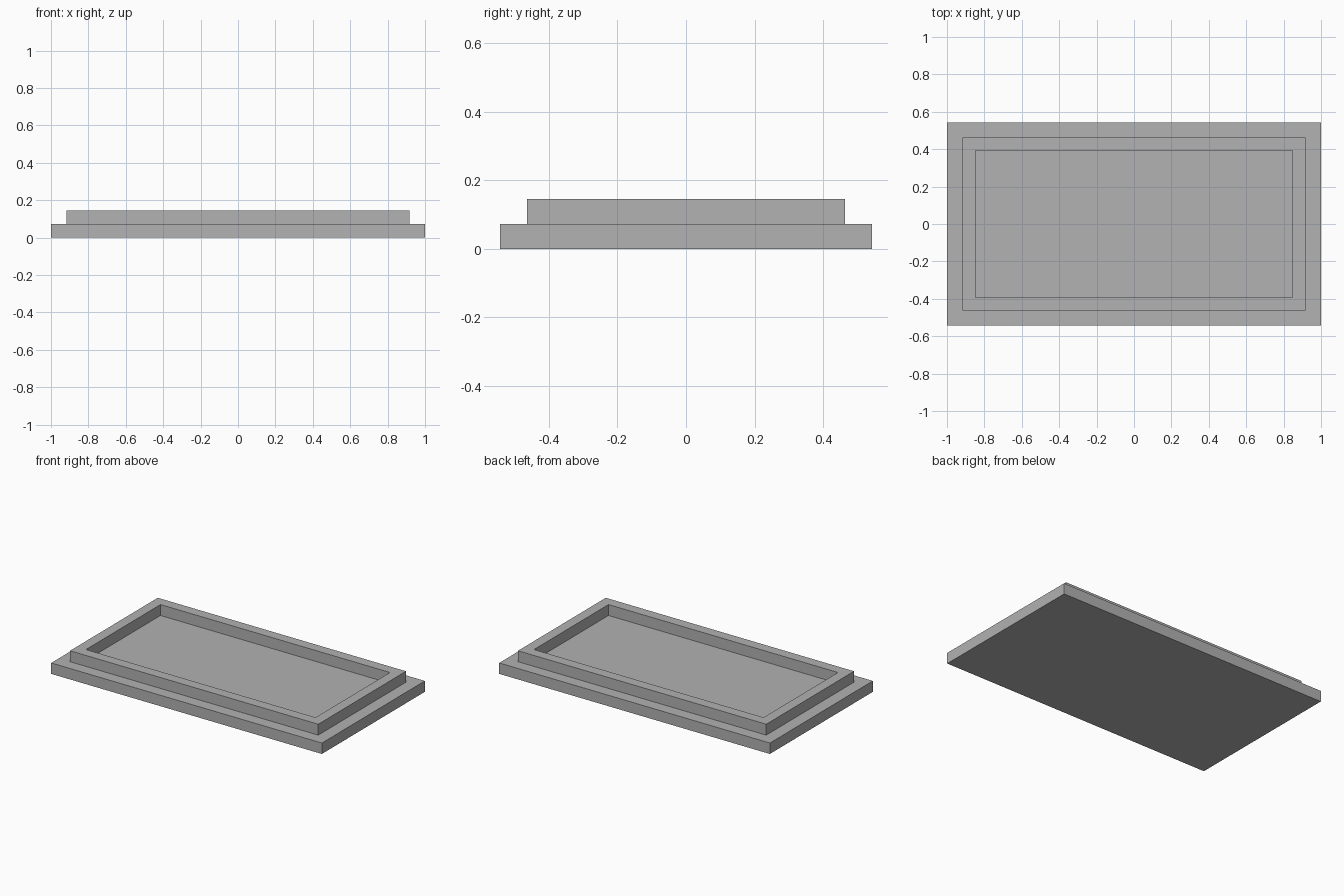
import bpy
import bmesh

cube = bpy.data.objects.get("Cube")
if cube:
    bpy.data.objects.remove(cube, do_unlink=True)

BASE_TOP, RIM_TOP = 0.073, 0.146

grey = bpy.data.materials.new("plain grey")
grey.use_nodes = True
colour = (0.445, 0.445, 0.445, 1)
grey.diffuse_color = colour
grey.node_tree.nodes["Principled BSDF"].inputs["Base Color"].default_value = colour


def rectangle(bm, half_x, half_y, z):
    corners = [(-1, -1), (1, -1), (1, 1), (-1, 1)]
    return [bm.verts.new((half_x * sx, half_y * sy, z)) for sx, sy in corners]


def bridge(bm, lower, upper):
    for i in range(4):
        j = (i + 1) % 4
        bm.faces.new((lower[i], lower[j], upper[j], upper[i]))


# Stepped tray: base slab, ledge, raised rim and sunken floor as one closed skin
steps = [
    (1.0, 0.543, 0),
    (1.0, 0.543, BASE_TOP),
    (0.917, 0.463, BASE_TOP),
    (0.917, 0.463, RIM_TOP),
    (0.848, 0.393, RIM_TOP),
    (0.848, 0.393, BASE_TOP),
]
bm = bmesh.new()
loops = [rectangle(bm, *step) for step in steps]
for lower, upper in zip(loops, loops[1:]):
    bridge(bm, lower, upper)

# Underside and tray floor
bm.faces.new(reversed(loops[0]))
bm.faces.new(loops[-1])
bmesh.ops.recalc_face_normals(bm, faces=bm.faces)

mesh = bpy.data.meshes.new("rimmed_tray")
bm.to_mesh(mesh)
bm.free()
mesh.materials.append(grey)
tray = bpy.data.objects.new("rimmed_tray", mesh)
bpy.context.collection.objects.link(tray)
